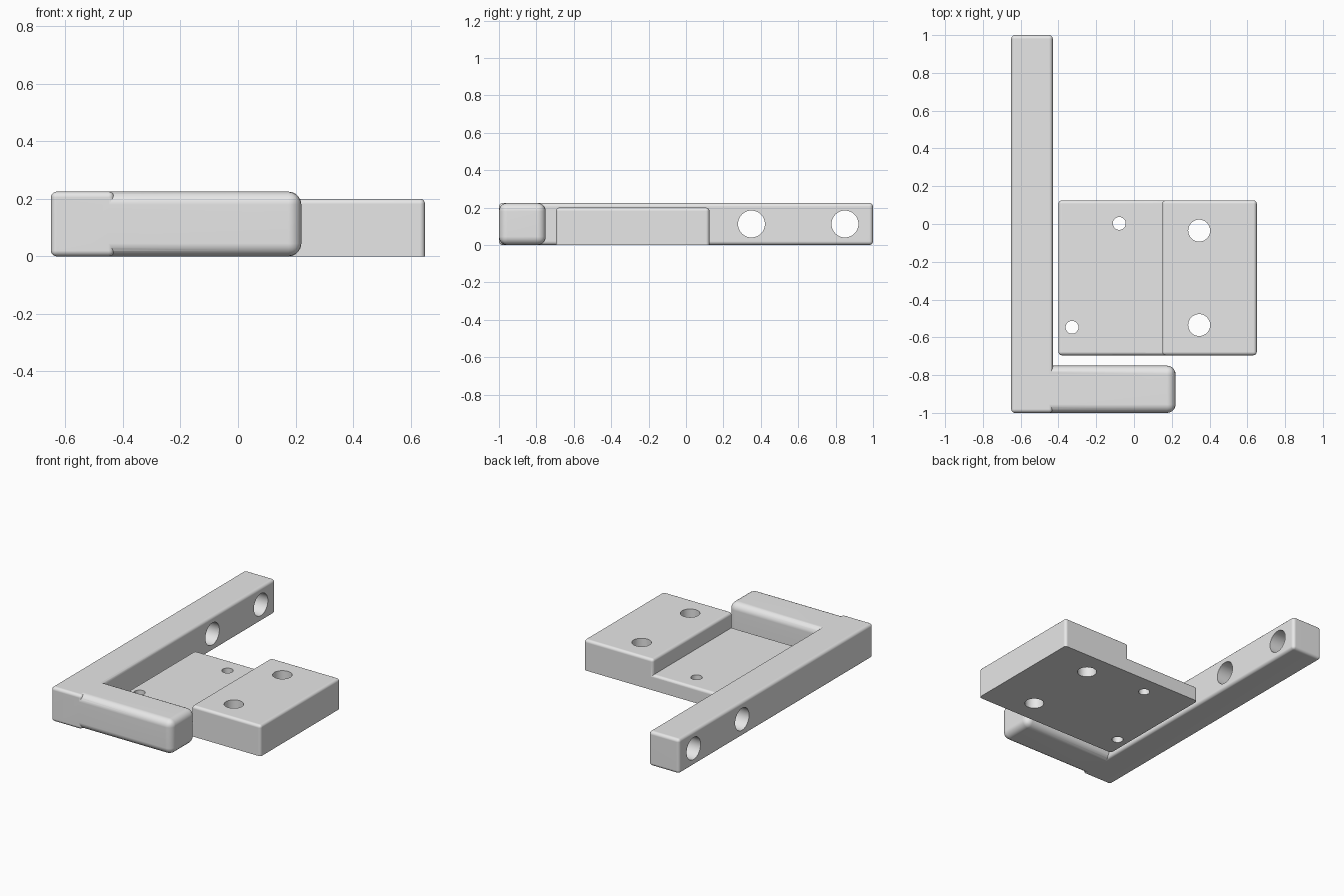
import bpy, bmesh, math
from mathutils import Matrix

if "Cube" in bpy.data.objects:
    bpy.data.objects.remove(bpy.data.objects["Cube"], do_unlink=True)

grey = bpy.data.materials.new("light grey")
grey.use_nodes = True
grey.diffuse_color = (0.8, 0.8, 0.8, 1)
grey.node_tree.nodes["Principled BSDF"].inputs["Base Color"].default_value = (0.8, 0.8, 0.8, 1)


def add_object(name, bm):
    mesh = bpy.data.meshes.new(name)
    bm.to_mesh(mesh)
    bm.free()
    mesh.materials.append(grey)
    obj = bpy.data.objects.new(name, mesh)
    bpy.context.collection.objects.link(obj)
    return obj


def rounded_box(name, low, high, radius, sharp_base=False):
    """Box between two corners with rounded edges, optionally sharp at the base."""
    bm = bmesh.new()
    bmesh.ops.create_cube(bm, size=1)
    for v in bm.verts:
        v.co = [h if c > 0 else l for c, l, h in zip(v.co, low, high)]
    edges = [e for e in bm.edges
             if not (sharp_base and all(v.co.z < low[2] + 0.001 for v in e.verts))]
    bmesh.ops.bevel(bm, geom=edges, offset=radius, segments=5, profile=0.5,
                    affect='EDGES', clamp_overlap=True)
    bmesh.ops.recalc_face_normals(bm, faces=bm.faces)
    return add_object(name, bm)


def drill(name, centre, radius, axis):
    """Cylindrical cutter along X or Z."""
    bm = bmesh.new()
    turn = Matrix.Rotation(math.pi / 2, 4, 'Y') if axis == 'X' else Matrix()
    bmesh.ops.create_cone(bm, cap_ends=True, segments=48, radius1=radius, radius2=radius,
                          depth=1, matrix=Matrix.Translation(centre) @ turn)
    return add_object(name, bm)


def assemble(body, added, cutters):
    """Fuse and drill the body, bake the result, then shade it smooth."""
    for helper in [added] + cutters:
        helper.hide_render = True
        mod = body.modifiers.new(helper.name, 'BOOLEAN')
        mod.operation = 'UNION' if helper is added else 'DIFFERENCE'
        mod.solver = 'EXACT'
        mod.object = helper
    bpy.context.view_layer.update()
    graph = bpy.context.evaluated_depsgraph_get()
    mesh = bpy.data.meshes.new_from_object(body.evaluated_get(graph))
    body.modifiers.clear()
    body.data = mesh
    for helper in [added] + cutters:
        bpy.data.objects.remove(helper, do_unlink=True)
    mesh.shade_smooth()
    mesh.set_sharp_from_angle(angle=math.radians(35))
    weighted = body.modifiers.new("even shading", 'WEIGHTED_NORMAL')
    weighted.keep_sharp = True


# L-shaped arm: long bar with a rounder foot and two cross holes
bar = rounded_box("long_bar", (-0.65, -1, 0), (-0.43, 1, 0.225), 0.02)
foot = rounded_box("foot", (-0.6, -1, 0), (0.22, -0.75, 0.225), 0.045)
bar_holes = [drill("bar_hole", (-0.54, y, 0.1125), 0.072, 'X') for y in (0.35, 0.85)]
assemble(bar, foot, bar_holes)
bar.name = "l_shaped_arm"

# Stepped plate: thick block and thin slab, drilled from above
block = rounded_box("thick_block", (0.15, -0.695, 0), (0.65, 0.125, 0.2), 0.018, True)
slab = rounded_box("thin_slab", (-0.4, -0.695, 0), (0.3, 0.125, 0.1), 0.018, True)
plate_holes = [drill("bolt_hole", (0.345, y, 0.1), 0.058, 'Z') for y in (-0.035, -0.535)]
plate_holes += [drill("pin_hole", (x, y, 0.1), 0.034, 'Z')
                for x, y in ((-0.078, 0.003), (-0.328, -0.547))]
assemble(block, slab, plate_holes)
block.name = "stepped_plate"
